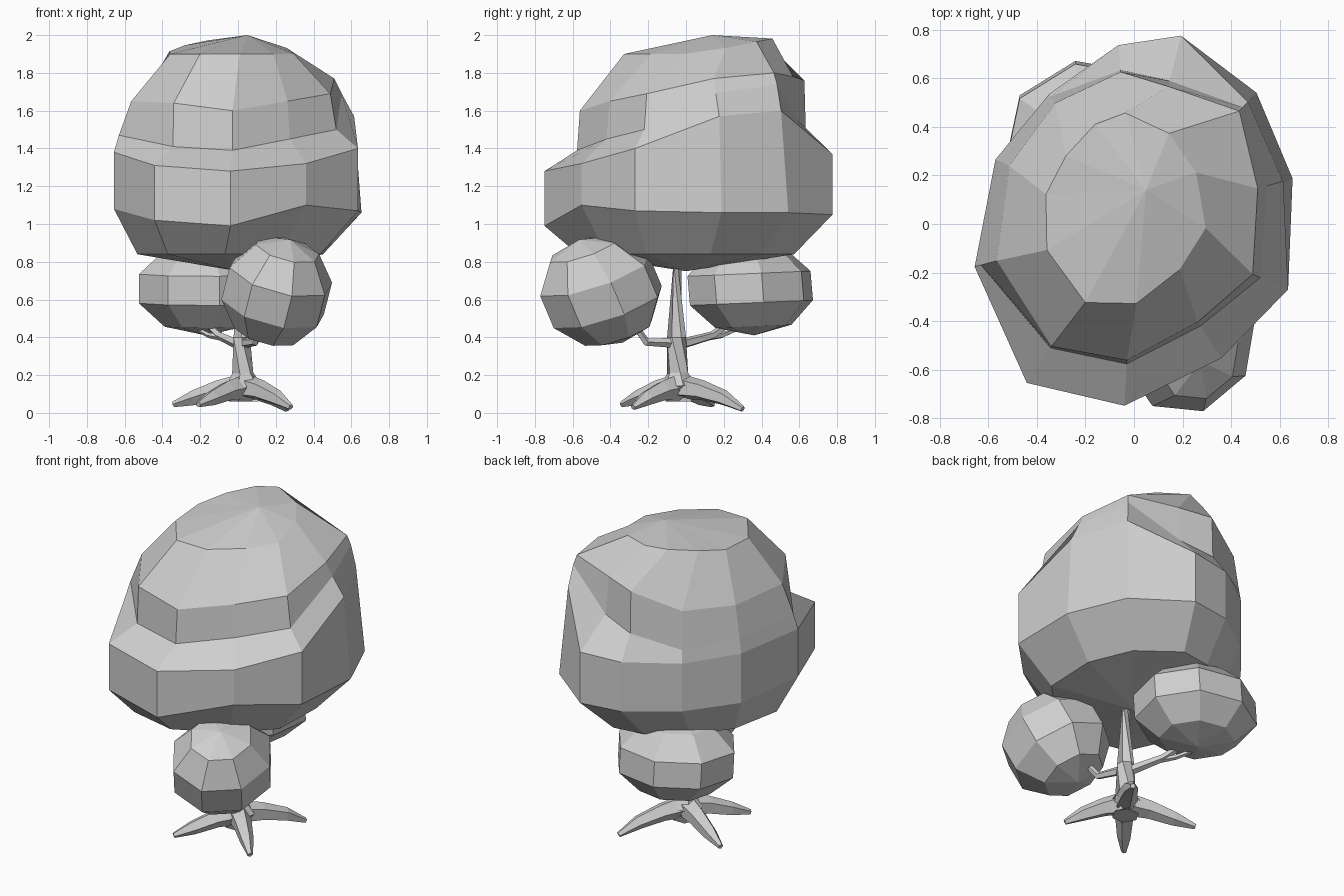
import bpy, bmesh, math
from mathutils import Vector, Matrix

cube = bpy.data.objects.get("Cube")
if cube:
    bpy.data.objects.remove(cube)

grey = bpy.data.materials.new("pale_grey")
grey.use_nodes = True
grey.diffuse_color = (0.62, 0.62, 0.62, 1)
grey.node_tree.nodes["Principled BSDF"].inputs["Base Color"].default_value = grey.diffuse_color


def finish(name, bm):
    """Turn a bmesh into a flat shaded object."""
    bmesh.ops.recalc_face_normals(bm, faces=bm.faces)
    mesh = bpy.data.meshes.new(name)
    bm.to_mesh(mesh)
    bm.free()
    mesh.materials.append(grey)
    obj = bpy.data.objects.new(name, mesh)
    bpy.context.collection.objects.link(obj)
    return obj


def loft(name, rings, start, end):
    """Skin a stack of rings and close both ends with fans."""
    bm = bmesh.new()
    loops = [[bm.verts.new(p) for p in ring] for ring in rings]
    count = len(loops[0])
    for low, high in zip(loops, loops[1:]):
        for i in range(count):
            j = (i + 1) % count
            bm.faces.new((low[i], low[j], high[j], high[i]))
    for loop, tip in ((loops[0], start), (loops[-1], end)):
        apex = bm.verts.new(tip)
        for i in range(count):
            bm.faces.new((loop[i], loop[(i + 1) % count], apex))
    return finish(name, bm)


def limb(name, path, radii, sides=6):
    """Tapered tube along a bent path."""
    points = [Vector(p) for p in path]
    rings = []
    for k, (point, radius) in enumerate(zip(points, radii)):
        along = points[min(k + 1, len(points) - 1)] - points[max(k - 1, 0)]
        turn = along.to_track_quat("Z", "Y")
        rings.append([
            point + turn @ Vector((radius * math.cos(a), radius * math.sin(a), 0))
            for a in (math.tau * i / sides for i in range(sides))])
    return loft(name, rings, points[0], points[-1])


def bush(name, centre, size, tilt, roll, spin):
    """Faceted leaf ball with a leaning axis."""
    bm = bmesh.new()
    bmesh.ops.create_uvsphere(bm, u_segments=8, v_segments=5, radius=1)
    lean = (Matrix.Rotation(roll, 4, "Y") @ Matrix.Rotation(tilt, 4, "X")
            @ Matrix.Rotation(spin, 4, "Z"))
    bm.transform(Matrix.Translation(centre) @ Matrix.Diagonal((*size, 1)) @ lean)
    return finish(name, bm)


# Crown columns: angle, reach, skirt bottom, skirt top,
# ledge scale and height, shoulder scale and height
columns = [
    (-93, .75, .99, 1.28, .77, 1.39, .75, 1.6),
    (-57, .66, 1.1, 1.32, .76, 1.45, .73, 1.65),
    (-23, .69, 1.07, 1.4, .82, 1.5, .77, 1.69),
    (16, .68, 1.06, 1.57, .84, 1.69, .78, 1.77),
    (47, .74, 1.06, 1.6, .89, 1.74, .86, 1.8),
    (76, .8, 1.05, 1.37, .76, 1.55, .73, 1.78),
    (95, .74, 1.05, 1.36, .86, 1.5, .85, 1.76),
    (123, .64, 1.05, 1.35, .98, 1.43, .93, 1.66),
    (155, .63, 1.06, 1.37, .97, 1.46, .9, 1.65),
    (195, .68, 1.08, 1.38, .96, 1.47, .86, 1.65),
    (236, .79, 1.02, 1.31, .78, 1.41, .77, 1.64),
]


def polar(angle, reach, z):
    a = math.radians(angle)
    return Vector((reach * math.cos(a), reach * math.sin(a), z))


underside, skirt_bottom, skirt_top, ledge, shoulder, cap = rings = [[] for _ in range(6)]
for angle, reach, low, high, ledge_s, ledge_z, shoulder_s, shoulder_z in columns:
    underside.append(polar(angle, reach * .75, .84) + Vector((-.04, -.01, 0)))
    skirt_bottom.append(polar(angle, reach, low))
    skirt_top.append(polar(angle, reach * (1 - .35 * max(0, high - 1.4)), high))
    ledge.append(polar(angle, reach * ledge_s, ledge_z))
    shoulder.append(polar(angle, reach * shoulder_s, shoulder_z))
    top = polar(angle + 12, reach * .51, 1.9) + Vector((-.05, .05, 0))
    top.z += .2 * max(0, top.y - .05)
    cap.append(top)
loft("crown", rings, (0, 0, .75), (.05, .14, 2))

# Side bushes
bush("front_bush", (.205, -.45, .645), (.3, .335, .3), .35, .25, .3)
bush("back_bush", (-.17, .34, .66), (.38, .35, .25), .06, 0, .2)

# Trunk with flared foot
limb("trunk", [(.03, -.04, .06), (.03, -.04, .14), (.025, -.045, .21), (.02, -.05, .4), (.02, -.045, .8)],
     [.08, .1, .058, .05, .024])

# Roots
for name, x, y, z in (("back_left_root", .26, .3, .02), ("front_left_root", .28, -.28, .03),
                      ("front_right_root", -.21, -.34, .045), ("back_right_root", -.34, .14, .045)):
    path = [(.03 + (x - .03) * t, -.04 + (y + .04) * t, h)
            for t, h in ((0, .14), (.35, .12), (.7, .08), (1, z))]
    limb(name, path, [.07, .055, .042, .016], 5)

# Branches
limb("front_branch", [(.03, -.06, .37), (.09, -.21, .375), (.13, -.3, .5)], [.028, .022, .016], 5)
limb("back_branch", [(.01, -.04, .36), (-.1, .14, .41), (-.18, .25, .49)], [.03, .022, .018], 5)
limb("back_twig", [(-.09, .12, .4), (-.15, .19, .41), (-.21, .26, .44)], [.018, .015, .012], 5)
